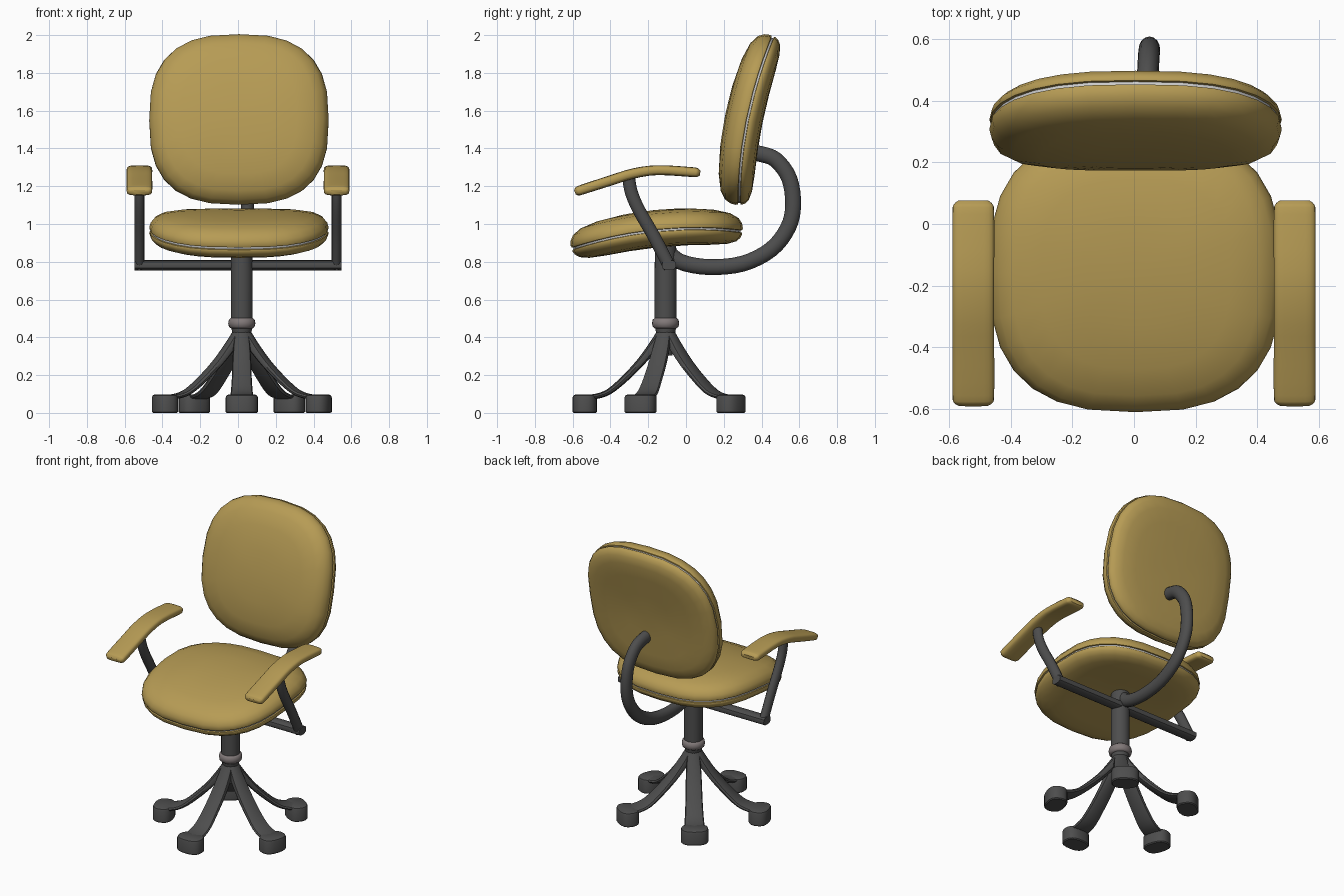
import bpy, bmesh, math
from mathutils import Vector, Matrix

if "Cube" in bpy.data.objects:
    bpy.data.objects.remove(bpy.data.objects["Cube"])


def material(name, rgb):
    m = bpy.data.materials.new(name)
    m.diffuse_color = (*rgb, 1)
    m.use_nodes = True
    m.node_tree.nodes["Principled BSDF"].inputs["Base Color"].default_value = m.diffuse_color
    return m


GOLD = material("gold_fabric", (0.47, 0.33, 0.09))
DARK = material("dark_plastic", (0.075, 0.075, 0.075))
RING = material("collar_grey", (0.22, 0.19, 0.19))
PIPE = material("light_piping", (0.6, 0.6, 0.6))


def finish(name, bm, mats, angle=40):
    bmesh.ops.recalc_face_normals(bm, faces=bm.faces)
    me = bpy.data.meshes.new(name)
    bm.to_mesh(me)
    bm.free()
    for m in mats:
        me.materials.append(m)
    ob = bpy.data.objects.new(name, me)
    bpy.context.scene.collection.objects.link(ob)
    bpy.ops.object.select_all(action='DESELECT')
    ob.select_set(True)
    bpy.context.view_layer.objects.active = ob
    bpy.ops.object.shade_smooth_by_angle(angle=math.radians(angle))
    return ob


def superellipse(n, count):
    pts = []
    for i in range(count):
        a = 2 * math.pi * i / count
        c, s = math.cos(a), math.sin(a)
        pts.append((math.copysign(abs(c) ** (2 / n), c), math.copysign(abs(s) ** (2 / n), s)))
    return pts


def bridge(bm, r0, r1, mat=0):
    k = len(r0)
    for i in range(k):
        f = bm.faces.new((r0[i], r0[(i + 1) % k], r1[(i + 1) % k], r1[i]))
        f.material_index = mat


def smooth_path(pts, steps):
    """Catmull-Rom through (x, y, z, half width, half height) rows."""
    out = []
    for i in range(len(pts) - 1):
        p0, p1, p2, p3 = pts[max(i - 1, 0)], pts[i], pts[i + 1], pts[min(i + 2, len(pts) - 1)]
        for s in range(steps):
            t = s / steps
            out.append(tuple(0.5 * (2 * b + (c - a) * t + (2 * a - 5 * b + 4 * c - d) * t * t
                                    + (3 * b - a - 3 * c + d) * t ** 3)
                             for a, b, c, d in zip(p0, p1, p2, p3)))
    return out + [pts[-1]]


def sweep(name, pts, mat, lateral=(1, 0, 0), n=2, sides=16, steps=1, xform=None):
    """Sweep a superellipse section along a path; lateral is the width direction."""
    path = smooth_path(pts, steps)
    lat = Vector(lateral)
    bm = bmesh.new()
    rings = []
    for i, p in enumerate(path):
        tan = Vector(path[min(i + 1, len(path) - 1)][:3]) - Vector(path[max(i - 1, 0)][:3])
        up = tan.cross(lat).normalized()
        rings.append([bm.verts.new(Vector(p[:3]) + lat * u * p[3] + up * v * p[4])
                      for u, v in superellipse(n, sides)])
    for a, b in zip(rings, rings[1:]):
        bridge(bm, a, b)
    bm.faces.new(rings[0])
    bm.faces.new(rings[-1])
    if xform:
        bm.transform(xform)
    return finish(name, bm, [mat])


def cushion(name, place, half_v, thick_top, thick_bottom):
    """Two padded halves meeting at a piped seam; place(u, v, h) bends it."""
    half = [(0.35, 0.99), (0.65, 0.94), (0.84, 0.82), (0.94, 0.62), (0.985, 0.38),
            (1.0, 0.16), (0.995, 0.07), (0.978, 0.05)]
    prof = [(r, h * thick_top) for r, h in half] + [(r, -h * thick_bottom) for r, h in reversed(half)]
    outline = superellipse(2.7, 28)
    bm = bmesh.new()
    rings = [[bm.verts.new(place(u * r * 0.475, v * r * half_v, h)) for u, v in outline]
             for r, h in prof]
    for i in range(len(rings) - 1):
        bridge(bm, rings[i], rings[i + 1], 1 if i == len(half) - 1 else 0)
    for ring, h in ((rings[0], thick_top), (rings[-1], -thick_bottom)):
        c = bm.verts.new(place(0, 0, h))
        for i in range(len(ring)):
            bm.faces.new((c, ring[i], ring[(i + 1) % len(ring)]))
    finish(name, bm, [GOLD, PIPE], 50)


# Seat and backrest cushions, each bent along a parabola
def place_seat(u, v, h):
    y = v - 0.153
    nrm = Vector((0, 0.5 * (y - 0.05), 1)).normalized()
    return Vector((u + 0.005, y, 0.975 - 0.25 * (y - 0.05) ** 2)) + nrm * h


def place_back(u, v, h):
    z = 1.548 + v
    nrm = Vector((0, -1, 0.47 * (z - 1.12))).normalized()
    return Vector((u + 0.005, 0.283 + 0.235 * (z - 1.12) ** 2, z)) + nrm * h


cushion("seat", place_seat, 0.452, 0.11, 0.088)
cushion("backrest", place_back, 0.446, 0.122, 0.08)

# Armrest pads and their bent posts, left and right
for side, label in ((-1, "left"), (1, "right")):
    x = 0.522 * side
    sweep(label + "_armrest",
          [(x, -0.588, 1.168, 0.05, 0.012), (x, -0.577, 1.172, 0.064, 0.022),
           (x, -0.55, 1.182, 0.068, 0.026), (x, -0.4, 1.23, 0.068, 0.027),
           (x, -0.28, 1.267, 0.068, 0.027), (x, -0.15, 1.285, 0.068, 0.026),
           (x, 0.03, 1.275, 0.068, 0.026), (x, 0.062, 1.271, 0.064, 0.022),
           (x, 0.075, 1.269, 0.05, 0.012)], GOLD, n=3.5, sides=20, steps=3)
    sweep(label + "_arm_post",
          [(x, y, z, 0.027, 0.034) for y, z in
           ((-0.305, 1.255), (-0.29, 1.17), (-0.25, 1.075), (-0.17, 0.935), (-0.085, 0.77))],
          DARK, sides=12, steps=4)
sweep("arm_crossbar", [(-0.547, -0.09, 0.782, 0.038, 0.027), (0.549, -0.09, 0.782, 0.038, 0.027)],
      DARK, lateral=(0, 1, 0), n=2.6, sides=12)

# Curved tube carrying the backrest
sweep("back_support",
      [(x, y, z, 0.035, 0.042) for x, y, z in
       ((0.02, -0.1, 0.86), (0.025, -0.03, 0.8), (0.03, 0.12, 0.772), (0.036, 0.3, 0.79),
        (0.043, 0.45, 0.865), (0.048, 0.54, 0.98), (0.05, 0.567, 1.1), (0.048, 0.547, 1.24),
        (0.044, 0.475, 1.34), (0.038, 0.39, 1.372), (0.036, 0.35, 1.375))],
      DARK, steps=4)

# Centre column, collar and hub
CX, CY = 0.02, -0.108


def turned(name, rows, mat):
    sweep(name, [(CX, CY, z, r, r) for z, r in rows], mat, sides=24)


turned("column", [(0.46, 0.058), (0.76, 0.058), (0.9, 0.056)], DARK)
turned("collar", [(0.448, 0.058), (0.456, 0.068), (0.475, 0.072), (0.494, 0.068), (0.502, 0.058)], RING)
turned("hub", [(0.305, 0.036), (0.36, 0.04), (0.42, 0.05), (0.455, 0.056)], DARK)

# Five splayed legs with oval feet
for i in range(5):
    turn = Matrix.Translation((CX, CY, 0)) @ Matrix.Rotation(math.tau * i / 5, 4, 'Z')
    sweep("base_leg_%d" % (i + 1),
          [(0, -0.015, 0.43, 0.034, 0.028), (0, -0.06, 0.36, 0.044, 0.027),
           (0, -0.135, 0.265, 0.05, 0.022), (0, -0.22, 0.178, 0.053, 0.019),
           (0, -0.3, 0.112, 0.058, 0.016), (0, -0.37, 0.087, 0.062, 0.014),
           (0, -0.44, 0.082, 0.064, 0.014)], DARK, n=2.8, sides=12, steps=3, xform=turn)
    sweep("foot_%d" % (i + 1),
          [(0, -0.428, z, 0.085 - d, 0.064 - d) for z, d in
           ((0, 0.006), (0.006, 0), (0.082, 0), (0.092, 0.004), (0.097, 0.014))],
          DARK, n=2.5, sides=24, xform=turn)
